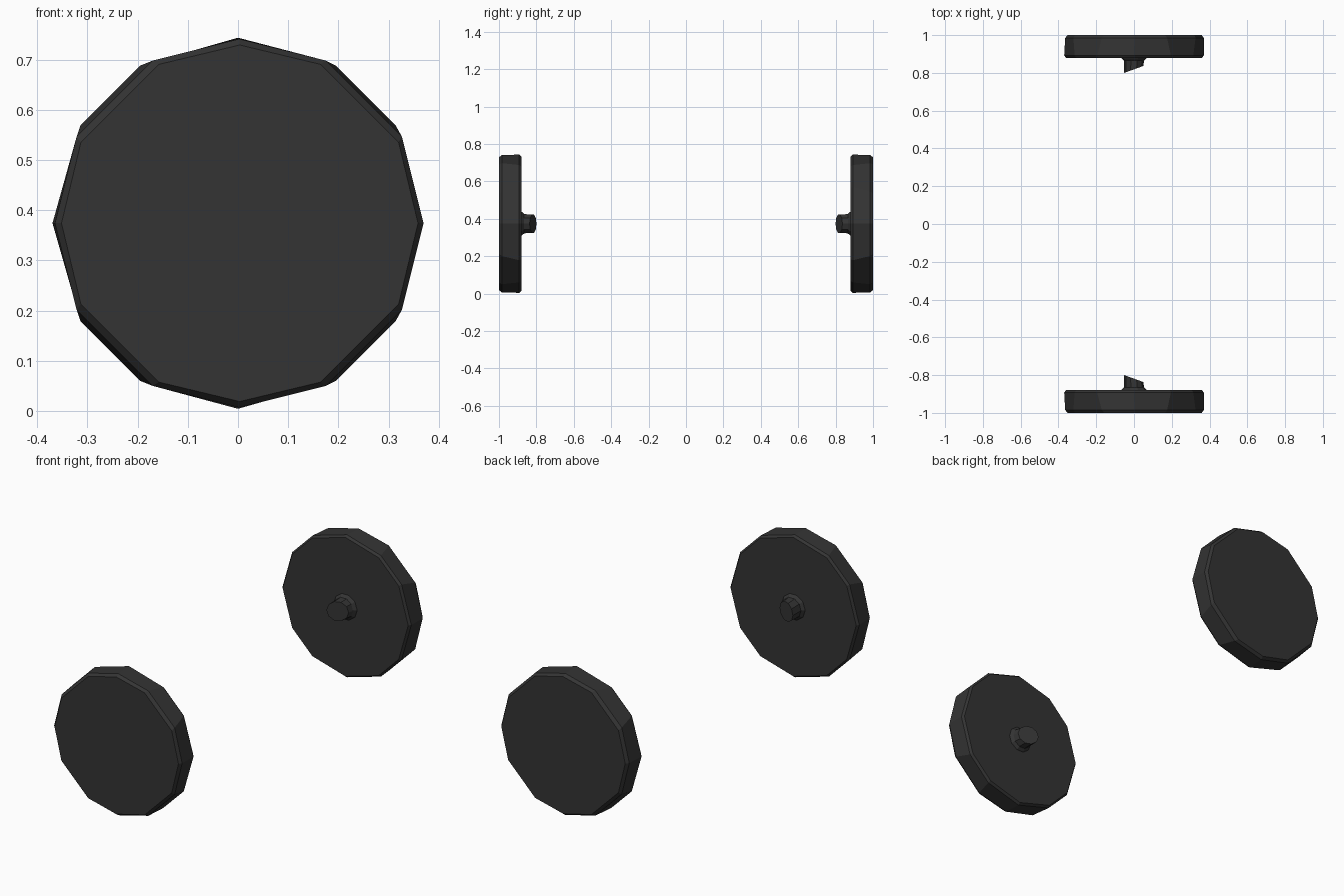
import bpy, bmesh
from math import sin, cos, radians, tau

if "Cube" in bpy.data.objects:
    bpy.data.objects.remove(bpy.data.objects["Cube"], do_unlink=True)

rubber = bpy.data.materials.new("charcoal rubber")
rubber.use_nodes = True
colour = (0.034, 0.034, 0.034, 1)
rubber.diffuse_color = colour
rubber.node_tree.nodes["Principled BSDF"].inputs["Base Color"].default_value = colour
rubber.node_tree.nodes["Principled BSDF"].inputs["Roughness"].default_value = 0.8

HUB_Z = 0.374


def loft(name, rings, side):
    """Bridge rings of points running along y, cap both ends, place on one side."""
    bm = bmesh.new()
    loops = [[bm.verts.new((x, side * y, z)) for x, y, z in ring] for ring in rings]
    n = len(loops[0])
    for a, b in zip(loops, loops[1:]):
        for i in range(n):
            j = (i + 1) % n
            bm.faces.new((a[i], a[j], b[j], b[i]))
    bm.faces.new(loops[0])
    bm.faces.new(loops[-1])
    bmesh.ops.recalc_face_normals(bm, faces=bm.faces)
    mesh = bpy.data.meshes.new(name)
    bm.to_mesh(mesh)
    bm.free()
    mesh.materials.append(rubber)
    obj = bpy.data.objects.new(name, mesh)
    bpy.context.collection.objects.link(obj)


def ring(radius, y, sides, shift=0, wobble=0, slant=0):
    """Circle of points; wobble nudges the corners, slant tilts the ring along x."""
    points = []
    for i in range(sides):
        t = tau * i / sides
        t -= radians(wobble) * sin(4 * t)
        x = radius * cos(t)
        points.append((x + shift, y + slant * x, HUB_Z + radius * sin(t)))
    return points


for label, side in (("front", -1), ("back", 1)):
    # Twelve-sided wheel with chamfered rims
    loft(label + "_wheel", [
        ring(0.355, 1.0, 12, 0.0035, 3.5),
        ring(0.367, 0.985, 12, 0.0025, 2.2),
        ring(0.3695, 0.892, 12, 0, -2.2),
        ring(0.360, 0.88, 12, 0, -2.2),
    ], side)
    # Axle stub with a flared foot and an obliquely cut end
    loft(label + "_axle_stub", [
        ring(0.070, 0.885, 10),
        ring(0.066, 0.877, 10),
        ring(0.054, 0.865, 10),
        ring(0.051, 0.818, 10, -0.002, 0, 0.36),
    ], side)
